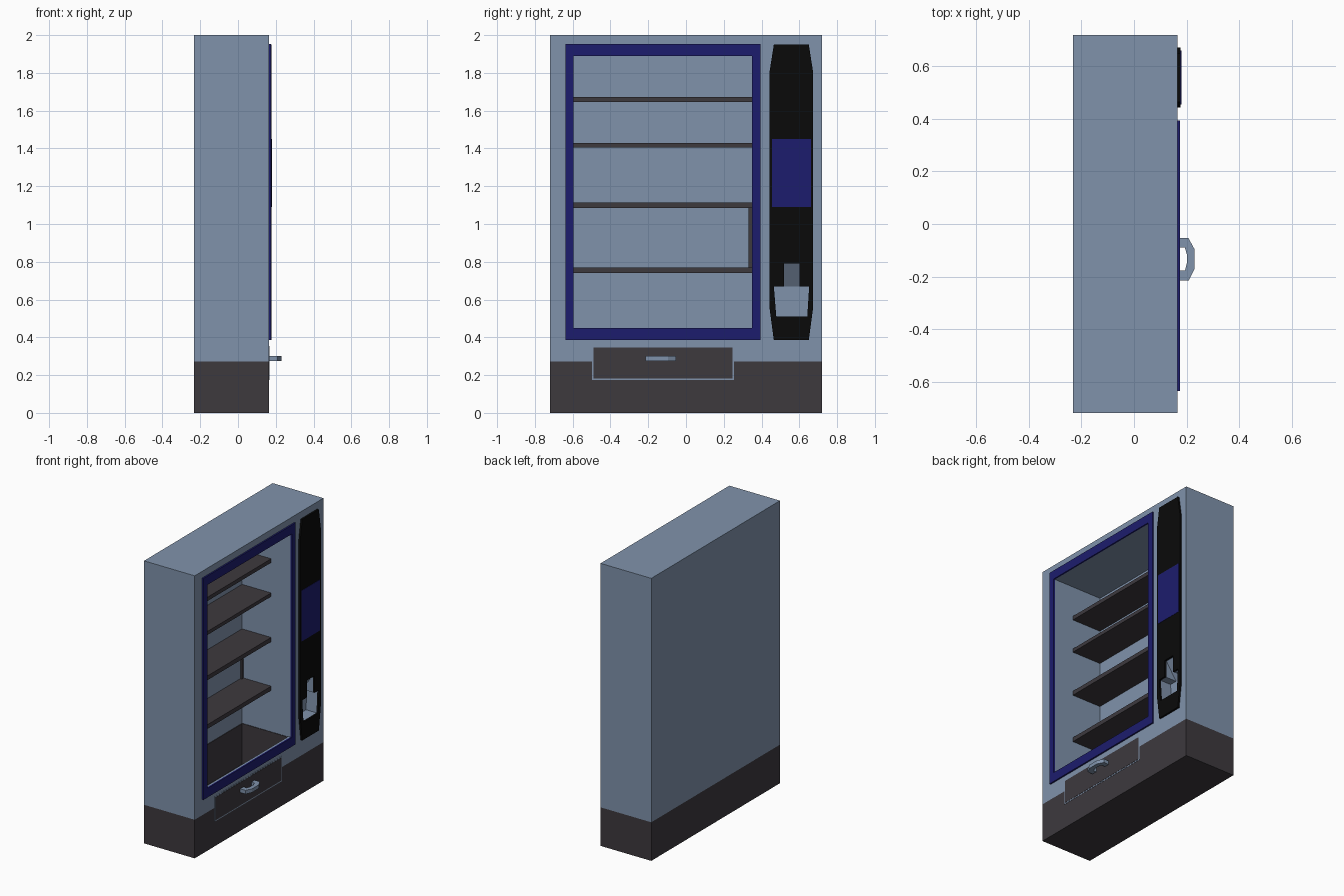
import bpy, bmesh

if "Cube" in bpy.data.objects:
    bpy.data.objects.remove(bpy.data.objects["Cube"])

def material(name, rgb):
    m = bpy.data.materials.new(name)
    m.diffuse_color = (*rgb, 1)
    m.use_nodes = True
    m.node_tree.nodes["Principled BSDF"].inputs["Base Color"].default_value = m.diffuse_color
    return m

STEEL = material("steel_blue", (0.216, 0.29, 0.41))
DARK = material("dark_grey", (0.047, 0.041, 0.048))
BLACK = material("black", (0.003, 0.003, 0.003))
NAVY = material("navy", (0.012, 0.012, 0.155))

def prism(name, pts, axis, lo, hi, mat=None):
    """Extrude a 2D outline along an axis; outline is the other two axes in xyz order."""
    bm = bmesh.new()
    i = "xyz".index(axis)
    def ring(t):
        out = []
        for p in pts:
            c = list(p)
            c.insert(i, t)
            out.append(bm.verts.new(c))
        return out
    a, b = ring(lo), ring(hi)
    bm.faces.new(a)
    bm.faces.new(b)
    for k in range(len(a)):
        n = (k + 1) % len(a)
        bm.faces.new((a[k], a[n], b[n], b[k]))
    bmesh.ops.recalc_face_normals(bm, faces=bm.faces)
    me = bpy.data.meshes.new(name)
    bm.to_mesh(me)
    bm.free()
    ob = bpy.data.objects.new(name, me)
    bpy.context.collection.objects.link(ob)
    if mat:
        me.materials.append(mat)
    return ob

def box(name, x, y, z, mat=None):
    pts = [(y[0], z[0]), (y[1], z[0]), (y[1], z[1]), (y[0], z[1])]
    return prism(name, pts, "x", x[0], x[1], mat)

def cut(ob, cutter):
    m = ob.modifiers.new("cut", 'BOOLEAN')
    m.operation = 'DIFFERENCE'
    m.solver = 'EXACT'
    m.object = cutter
    bpy.context.view_layer.objects.active = ob
    bpy.ops.object.modifier_apply(modifier=m.name)

F = 0.165                       # front face of the cabinet
BACK = -0.213                   # back wall of the display space
Y0, Y1, Z0, Z1 = -0.595, 0.35, 0.45, 1.89   # display opening

# cabinet, base and control panel
cabinet = box("cabinet", (-0.232, F), (-0.72, 0.72), (0.273, 2.0), STEEL)
base = box("base", (-0.232, F), (-0.72, 0.72), (0, 0.273), DARK)
panel = prism("control_panel", [(0.465, 0.385), (0.65, 0.385), (0.672, 0.55), (0.672, 1.81),
                                (0.65, 1.95), (0.465, 1.95), (0.443, 1.81), (0.443, 0.55)],
              "x", F, 0.178, BLACK)

# openings: display space with drop bin, cup recess, sloped spout slot
space = prism("display_cutter", [(BACK, 0.16), (0.15, 0.16), (0.15, Z0), (0.3, Z0),
                                 (0.3, Z1), (BACK, Z1)], "y", Y0, Y1)
recess = prism("recess_cutter", [(0.478, 0.51), (0.642, 0.51), (0.652, 0.67), (0.465, 0.67)],
               "x", 0.083, 0.3)
slot = prism("slot_cutter", [(0.083, 0.66), (0.3, 0.66), (0.3, 0.79), (0.163, 0.79),
                             (0.083, 0.67)], "y", 0.52, 0.602)
for ob, cutters in ((cabinet, (space, recess, slot)), (base, (space,)), (panel, (recess, slot))):
    for c in cutters:
        cut(ob, c)
for c in (space, recess, slot):
    bpy.data.objects.remove(c)

# dark lining of the drop bin
T = 0.004
BZ = (0.16, 0.447)
box("bin_back", (BACK, BACK + T), (Y0, Y1), BZ, DARK)
box("bin_front", (0.15 - T, 0.15), (Y0, Y1), BZ, DARK)
box("bin_left", (BACK, 0.15), (Y0, Y0 + T), BZ, DARK)
box("bin_right", (BACK, 0.15), (Y1 - T, Y1), BZ, DARK)

# shelves and the small upright between two of them
for i, (a, b) in enumerate(((0.74, 0.77), (1.085, 1.115), (1.405, 1.43), (1.645, 1.672))):
    box(f"shelf_{i + 1}", (BACK, 0.015), (Y0, Y1), (a, b), DARK)
box("shelf_upright", (BACK, BACK + 0.012), (0.33, Y1), (0.77, 1.085), DARK)

# window frame
FX = (F, 0.176)
box("frame_left", FX, (-0.637, Y0), (0.385, 1.953), NAVY)
box("frame_right", FX, (Y1, 0.394), (0.385, 1.953), NAVY)
box("frame_top", FX, (Y0, Y1), (Z1, 1.953), NAVY)
box("frame_bottom", FX, (Y0, Y1), (0.385, Z0), NAVY)

# screen on the control panel
box("screen", (0.175, 0.18), (0.455, 0.661), (1.09, 1.45), NAVY)

# drawer with thin trim and handle
box("drawer_trim", (0.155, 0.1665), (-0.497, 0.253), (0.175, 0.353), STEEL)
box("drawer_front", (0.155, 0.168), (-0.489, 0.245), (0.183, 0.345), DARK)
prism("drawer_handle", [(F, -0.215), (0.209, -0.215), (0.23, -0.172), (0.23, -0.095),
                        (0.207, -0.053), (F, -0.053), (F, -0.09), (0.194, -0.09),
                        (0.201, -0.115), (0.201, -0.15), (0.194, -0.178), (F, -0.178)],
      "z", 0.274, 0.3, STEEL)
